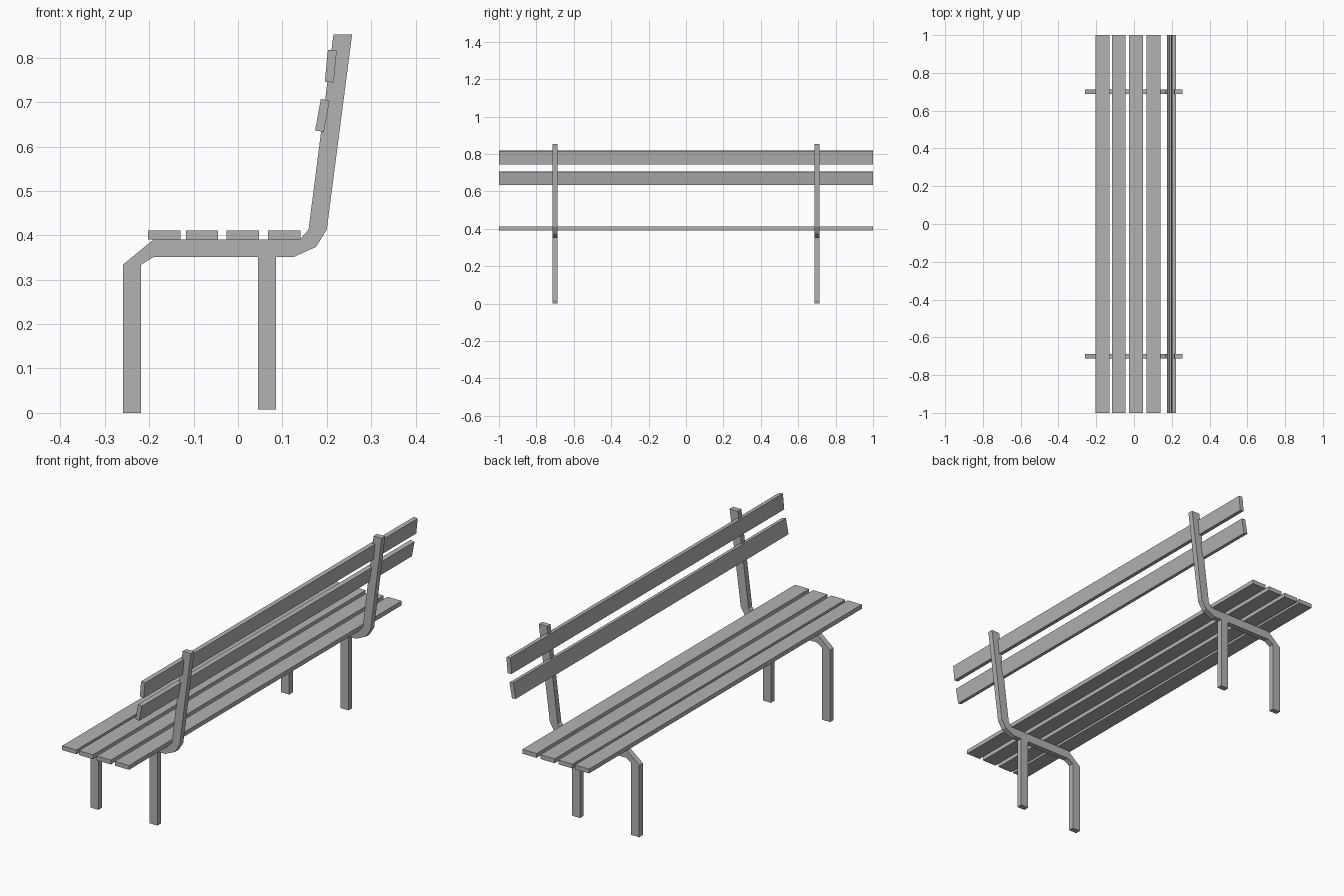
import bpy, bmesh
from math import radians
from mathutils import Matrix

if "Cube" in bpy.data.objects:
    bpy.data.objects.remove(bpy.data.objects["Cube"])

# Single grey finish
grey = bpy.data.materials.new("bench grey")
grey.use_nodes = True
colour = (0.45, 0.45, 0.45, 1)
grey.diffuse_color = colour
grey.node_tree.nodes["Principled BSDF"].inputs["Base Color"].default_value = colour


def add_object(name, bm):
    bmesh.ops.recalc_face_normals(bm, faces=bm.faces)
    mesh = bpy.data.meshes.new(name)
    bm.to_mesh(mesh)
    bm.free()
    mesh.materials.append(grey)
    obj = bpy.data.objects.new(name, mesh)
    bpy.context.collection.objects.link(obj)
    return obj


def box(name, centre, size, tilt=0):
    bm = bmesh.new()
    place = (Matrix.Translation(centre) @ Matrix.Rotation(radians(tilt), 4, 'Y')
             @ Matrix.Diagonal((*size, 1)))
    bmesh.ops.create_cube(bm, size=1, matrix=place)
    return add_object(name, bm)


def extrude_profile(name, points, y, width):
    bm = bmesh.new()
    face = bm.faces.new([bm.verts.new((x, y - width / 2, z)) for x, z in points])
    geom = bmesh.ops.extrude_face_region(bm, geom=[face])["geom"]
    moved = [v for v in geom if isinstance(v, bmesh.types.BMVert)]
    bmesh.ops.translate(bm, verts=moved, vec=(0, width, 0))
    return add_object(name, bm)


# Bent side bar: leg, seat rail and backrest post in one outline
BAR = 0.026
outline = [(-0.259, 0), (-0.259, 0.334), (-0.19, 0.391), (0.14, 0.391),
           (0.159, 0.413), (0.215, 0.852), (0.257, 0.852), (0.2, 0.413),
           (0.176, 0.374), (0.125, 0.351), (-0.19, 0.351), (-0.218, 0.334),
           (-0.218, 0)]
for side, y in (("right", -0.7), ("left", 0.7)):
    extrude_profile(f"{side}_bent_frame", outline, y, BAR)
    # Straight leg under the rail
    box(f"{side}_straight_leg", (0.0655, y, 0.181), (0.041, BAR, 0.346))

# Seat slats
for i, x in enumerate((-0.166, -0.081, 0.011, 0.104)):
    box(f"seat_slat_{i + 1}", (x, 0, 0.401), (0.073, 2, 0.02))

# Backrest slats, each leaning back
box("lower_back_slat", (0.19, 0, 0.67), (0.02, 2, 0.072), 10.5)
box("upper_back_slat", (0.209, 0, 0.781), (0.02, 2, 0.072), 5.5)
